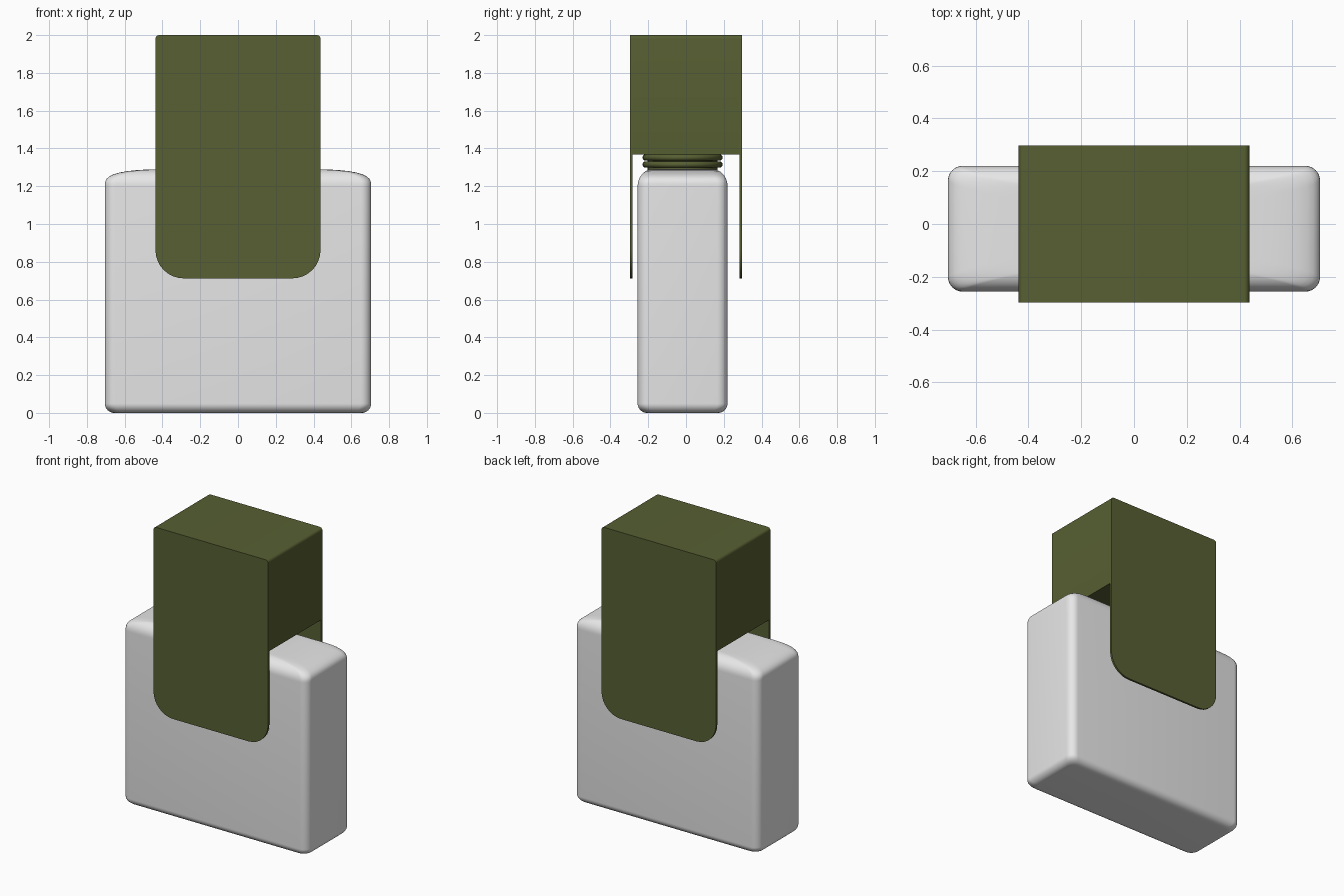
import bpy
import bmesh
from math import sin, cos, pi, radians

cube = bpy.data.objects.get("Cube")
if cube:
    bpy.data.objects.remove(cube, do_unlink=True)


def material(name, rgb):
    mat = bpy.data.materials.new(name)
    mat.use_nodes = True
    mat.diffuse_color = (*rgb, 1)
    mat.node_tree.nodes["Principled BSDF"].inputs["Base Color"].default_value = (*rgb, 1)
    return mat


GREY = material("pale grey", (0.8, 0.8, 0.8))
GREEN = material("olive green", (0.095, 0.115, 0.032))


def loft(name, rings, mat):
    """Skin a list of equal-length point rings and cap both ends."""
    bm = bmesh.new()
    loops = [[bm.verts.new(p) for p in ring] for ring in rings]
    n = len(loops[0])
    for low, high in zip(loops, loops[1:]):
        for i in range(n):
            j = (i + 1) % n
            bm.faces.new((low[i], low[j], high[j], high[i]))
    bm.faces.new(loops[0])
    bm.faces.new(loops[-1])
    bmesh.ops.recalc_face_normals(bm, faces=bm.faces)
    mesh = bpy.data.meshes.new(name)
    bm.to_mesh(mesh)
    bm.free()
    mesh.materials.append(mat)
    obj = bpy.data.objects.new(name, mesh)
    bpy.context.collection.objects.link(obj)
    bpy.ops.object.select_all(action="DESELECT")
    obj.select_set(True)
    bpy.context.view_layer.objects.active = obj
    bpy.ops.object.shade_smooth_by_angle(angle=radians(35))
    return obj


def rounded_rect(x0, x1, y0, y1, r_low, r_high, steps=8):
    """Outline with separate radii for the low and high corners."""
    corners = ((x1, y1, -1, -1, r_high), (x0, y1, 1, -1, r_high),
               (x0, y0, 1, 1, r_low), (x1, y0, -1, 1, r_low))
    points = []
    for k, (x, y, sx, sy, r) in enumerate(corners):
        for s in range(steps + 1):
            a = (k + s / steps) * pi / 2
            points.append((x + sx * r + r * cos(a), y + sy * r + r * sin(a)))
    return points


# Bottle body: rounded slab with softly domed shoulders
HALF_X, HALF_Y, MID_Y, TOP = 0.705, 0.238, -0.018, 1.29
STEPS = 10
levels = []
for i in range(STEPS + 1):
    a = i / STEPS * pi / 2
    inset = 0.05 * (1 - sin(a))
    levels.append((0.05 * (1 - cos(a)), inset, inset))
for i in range(STEPS + 1):
    a = i / STEPS * pi / 2
    bend = 1 - cos(a)
    levels.append((TOP - 0.09 + 0.09 * sin(a), 0.3 * bend ** 1.5, 0.08 * bend))

body_rings = []
for z, dx, dy in levels:
    outline = rounded_rect(-HALF_X + dx, HALF_X - dx, MID_Y - HALF_Y + dy,
                           MID_Y + HALF_Y - dy, 0.055, 0.055)
    body_rings.append([(x, y, z) for x, y in outline])
loft("bottle_body", body_rings, GREY)


# Collar: neck with two rounded rings
def circle(r, z, n=48):
    return [(r * cos(2 * pi * i / n), MID_Y + r * sin(2 * pi * i / n), z) for i in range(n)]


def turned(name, profile, mat):
    loft(name, [circle(r, z) for r, z in profile], mat)


turned("neck", ((0.185, 1.27), (0.185, 1.4)), GREEN)
for name, z in (("lower_collar_ring", 1.315), ("upper_collar_ring", 1.352)):
    bulge = [(0.195 + 0.017 * sin(pi * i / 8), z - 0.017 * cos(pi * i / 8)) for i in range(9)]
    turned(name, bulge, GREEN)


# Cap: block flanked by two long plates that hang over the bottle
def slab(name, y0, y1, z0, r_low):
    outline = rounded_rect(-0.437, 0.437, z0, 2.0, r_low, 0.02)
    loft(name, [[(x, y, z) for x, z in outline] for y in (y0, y1)], GREEN)


slab("cap_block", -0.283, 0.283, 1.368, 0.002)
slab("front_cap_plate", -0.297, -0.283, 0.712, 0.15)
slab("back_cap_plate", 0.283, 0.297, 0.712, 0.15)
